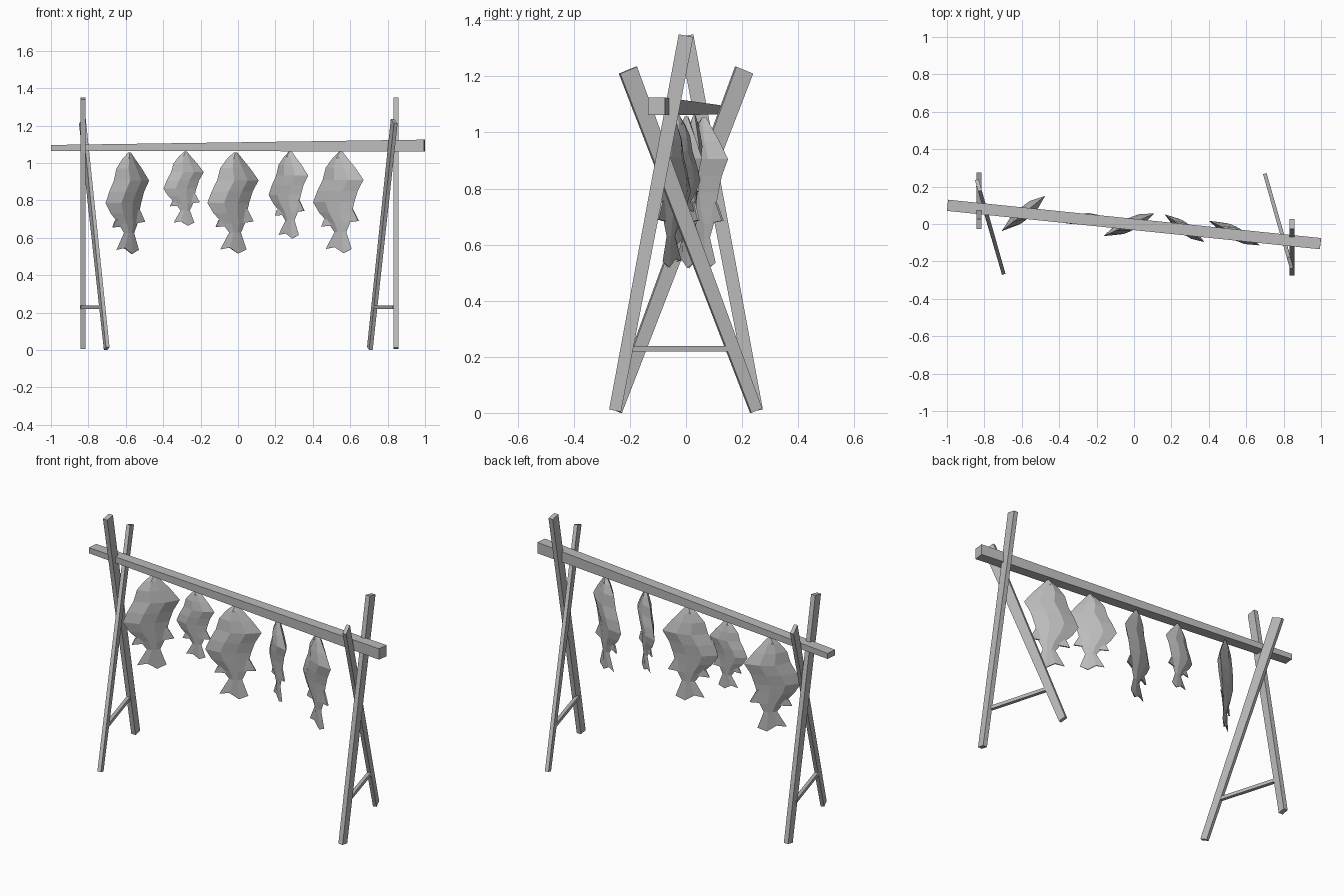
import bpy, bmesh, math
from mathutils import Vector, Matrix

cube = bpy.data.objects.get("Cube")
if cube:
    bpy.data.objects.remove(cube, do_unlink=True)

GREY = (0.5, 0.5, 0.5, 1)
grey = bpy.data.materials.new("plain grey")
grey.use_nodes = True
grey.diffuse_color = GREY
grey.node_tree.nodes["Principled BSDF"].inputs["Base Color"].default_value = GREY


def finish(name, bm):
    bmesh.ops.recalc_face_normals(bm, faces=bm.faces)
    mesh = bpy.data.meshes.new(name)
    bm.to_mesh(mesh)
    bm.free()
    mesh.materials.append(grey)
    obj = bpy.data.objects.new(name, mesh)
    bpy.context.collection.objects.link(obj)
    return obj


def loft(bm, rings):
    """Skin a list of closed rings and cap both ends."""
    rows = [[bm.verts.new(p) for p in ring] for ring in rings]
    for a, b in zip(rows, rows[1:]):
        for i in range(len(a)):
            j = (i + 1) % len(a)
            bm.faces.new((a[i], a[j], b[j], b[i]))
    bm.faces.new(rows[0])
    bm.faces.new(rows[-1])


def plank(name, start, end, size_start, size_end, side):
    """Tapered timber; sizes are (across side, across the other axis)."""
    start, end = Vector(start), Vector(end)
    axis = (end - start).normalized()
    side = Vector(side)
    side = (side - axis * side.dot(axis)).normalized()
    other = axis.cross(side)
    bm = bmesh.new()
    loft(bm, [[c + side * sx * w / 2 + other * sy * t / 2
               for sx, sy in ((-1, -1), (1, -1), (1, 1), (-1, 1))]
              for c, (w, t) in ((start, size_start), (end, size_end))])
    return finish(name, bm)


# End frames: an upright leg, a slanted leg and a low brace on each side
for name, s, dx in (("left", 1, 0.015), ("right", -1, -0.012)):
    plank(name + "_upright_leg", (s * 0.845 if s > 0 else -0.829, -s * 0.253, 0.008),
          (s * 0.845 if s > 0 else -0.829, 0, 1.345),
          (0.043, 0.027), (0.053, 0.027), (0, 1, 0))
    foot = Vector((s * 0.69 + dx, s * 0.25, 0.008))
    top = Vector((s * 0.82 + dx, -s * 0.207, 1.222))
    lean = Vector((top.x - foot.x, top.y - foot.y, 0))
    plank(name + "_slanted_leg", foot, top, (0.043, 0.02), (0.067, 0.02), lean)
    plank(name + "_brace", (s * 0.835, -s * 0.205, 0.228),
          (s * 0.71 + dx, s * 0.18, 0.228), (0.02, 0.02), (0.02, 0.02), (0, 0, 1))

# Top beam, thicker at one end
plank("beam", (-0.997, 0.1, 1.08), (0.997, -0.105, 1.093),
      (0.032, 0.06), (0.063, 0.06), (0, 0, 1))

# Fish sections from mouth to tail: height, left edge, right edge, half thickness
SECTIONS = (
    (0, -0.01, 0.01, 0.006),
    (-0.035, -0.05, 0.04, 0.018),
    (-0.085, -0.09, 0.085, 0.028),
    (-0.15, -0.108, 0.135, 0.035),
    (-0.21, -0.14, 0.1, 0.034),
    (-0.27, -0.165, 0.08, 0.028),
    (-0.325, -0.13, 0.066, 0.022),
    (-0.38, -0.075, 0.055, 0.015),
    (-0.43, -0.038, 0.032, 0.009),
)
TAIL_DROP = (0, 0.01, -0.022, 0)


def section(z, left, right, thick, drop=(0, 0, 0, 0)):
    w = right - left
    a, b = left + w * 0.35, left + w * 0.68
    return [Vector(p) for p in (
        (left, 0, z + drop[0]), (a, -thick, z + drop[1]), (b, -thick * 0.85, z + drop[2]),
        (right, 0, z + drop[3]), (b, thick * 0.85, z + drop[2]), (a, thick, z + drop[1]))]


def fin(bm, points, t=0.004):
    loft(bm, [[Vector((u, y, z)) for u, z in points] for y in (-t, t)])


def fish(name, x, y, z, scale, angle):
    bm = bmesh.new()
    rings = [section(*row) for row in SECTIONS]
    rings.append(section(-0.52, -0.09, 0.065, 0.004, TAIL_DROP))
    loft(bm, rings)
    # Small lower fins
    fin(bm, ((0.04, -0.29), (0.072, -0.31), (0.105, -0.37), (0.04, -0.378)))
    fin(bm, ((-0.07, -0.35), (-0.1, -0.365), (-0.116, -0.4), (-0.05, -0.395)))
    # Eyes on both sides of the head
    bmesh.ops.create_cone(bm, cap_ends=True, segments=6, radius1=0.006, radius2=0.006,
                          depth=0.036, matrix=Matrix.Translation((-0.01, 0, -0.035))
                          @ Matrix.Rotation(math.pi / 2, 4, "X"))
    obj = finish(name, bm)
    obj.location = (x, y, z)
    obj.rotation_euler.z = math.radians(angle)
    obj.scale = (scale,) * 3


# Row of hanging fish
for i, placing in enumerate((
        (-0.58, 0.065, 1.055, 1.0, 39),
        (-0.28, 0.03, 1.06, 0.73, 10),
        (-0.013, 0.002, 1.057, 1.0, 24),
        (0.28, -0.03, 1.062, 0.86, -35),
        (0.55, -0.055, 1.06, 1.0, -26))):
    fish("hanging_fish_%d" % (i + 1), *placing)
